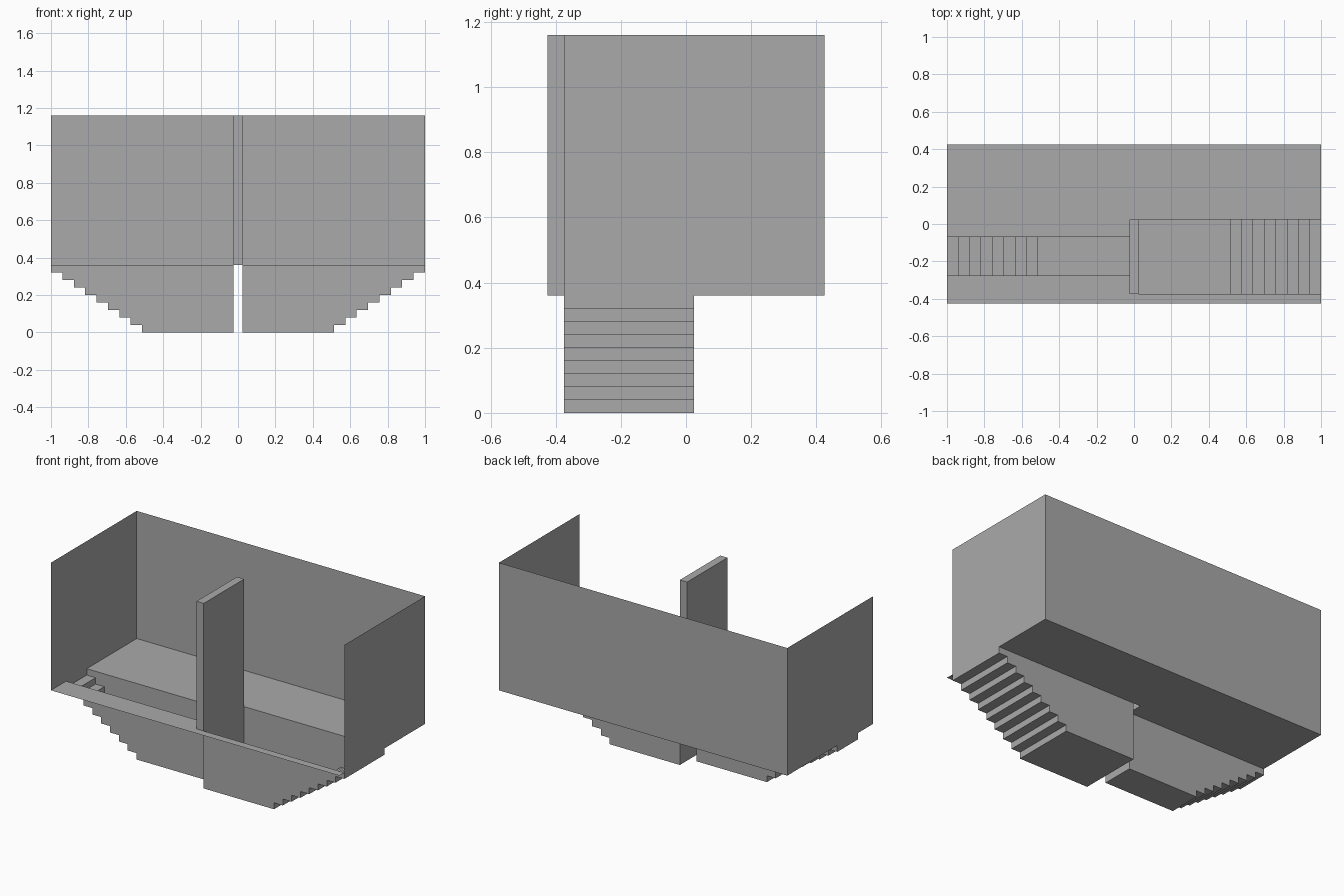
import bpy

if "Cube" in bpy.data.objects:
    bpy.data.objects.remove(bpy.data.objects["Cube"])

grey = bpy.data.materials.new("plain grey")
grey.diffuse_color = (0.4, 0.4, 0.4, 1)
grey.use_nodes = True
grey.node_tree.nodes["Principled BSDF"].inputs["Base Color"].default_value = grey.diffuse_color

Z0, Z1 = 0.36, 1.16      # floor level and wall top
GAP = 0.025              # half thickness of the divider
Y = 0.425                # half depth of the room
WIDE = (-0.375, 0.025)   # front and back of the right stairwell
SLIM = (-0.275, -0.07)   # front and back of the left stairwell
STEPS = 8
RUN, RISE = (1 - GAP) / 16, Z0 / 9


def make(name, verts, faces):
    me = bpy.data.meshes.new(name)
    me.from_pydata(verts, [], faces)
    me.materials.append(grey)
    ob = bpy.data.objects.new(name, me)
    bpy.context.collection.objects.link(ob)
    return ob


def wall(name, a, b):
    """Thin upright sheet between two plan points."""
    return make(name, [(*a, Z0), (*b, Z0), (*b, Z1), (*a, Z1)], [(0, 1, 2, 3)])


def floor(name, rects):
    """Thin floor made of rectangles (x0, x1, y0, y1)."""
    verts, faces = [], []
    for x0, x1, y0, y1 in rects:
        n = len(verts)
        verts += [(x0, y0, Z0), (x1, y0, Z0), (x1, y1, Z0), (x0, y1, Z0)]
        faces.append((n, n + 1, n + 2, n + 3))
    return make(name, verts, faces)


def stairwell(name, side, ys):
    """Open-topped shell: stepped underside, two side walls and an end wall."""
    prof = [(1, Z0)]
    for i in range(STEPS):
        z = Z0 - (i + 1) * RISE
        prof += [(1 - i * RUN, z), (1 - (i + 1) * RUN, z)]
    prof += [(1 - STEPS * RUN, 0), (GAP, 0), (GAP, Z0)]
    n = len(prof)
    verts = [(side * x, y, z) for y in ys for x, z in prof]
    faces = [(i, i + 1, n + i + 1, n + i) for i in range(n - 1)]
    # each side wall is a fan of columns, one per tread, plus the deep landing
    for y in ys:
        cols = [(1 - (i + 1) * RUN, 1 - i * RUN, Z0 - (i + 1) * RISE)
                for i in range(STEPS)] + [(GAP, 1 - STEPS * RUN, 0)]
        for x0, x1, z in cols:
            k = len(verts)
            verts += [(side * x0, y, z), (side * x1, y, z),
                      (side * x1, y, Z0), (side * x0, y, Z0)]
            faces.append((k, k + 1, k + 2, k + 3))
    return make(name, verts, faces)


# room walls, open at the front and top; right wall is slightly shorter
wall("back_wall", (-1, Y), (1, Y))
wall("left_wall", (-1, -Y), (-1, Y))
wall("right_wall", (1, WIDE[0]), (1, Y))

# floor around the two stair openings and under the divider
floor("floor", [
    (-1, -GAP, -Y, SLIM[0]), (-1, -GAP, SLIM[1], Y),
    (-GAP, 1, -Y, WIDE[0]), (-GAP, 1, WIDE[1], Y),
])

# sunken stairs
stairwell("left_stairwell", -1, SLIM)
stairwell("right_stairwell", 1, WIDE)

# divider between the stairs, open underneath
plan = [(-GAP, WIDE[0]), (GAP, WIDE[0]), (GAP, WIDE[1]), (-GAP, WIDE[1])]
make("divider", [(x, y, z) for z in (Z0, Z1) for x, y in plan],
     [(i, (i + 1) % 4, 4 + (i + 1) % 4, 4 + i) for i in range(4)] + [(4, 5, 6, 7)])
